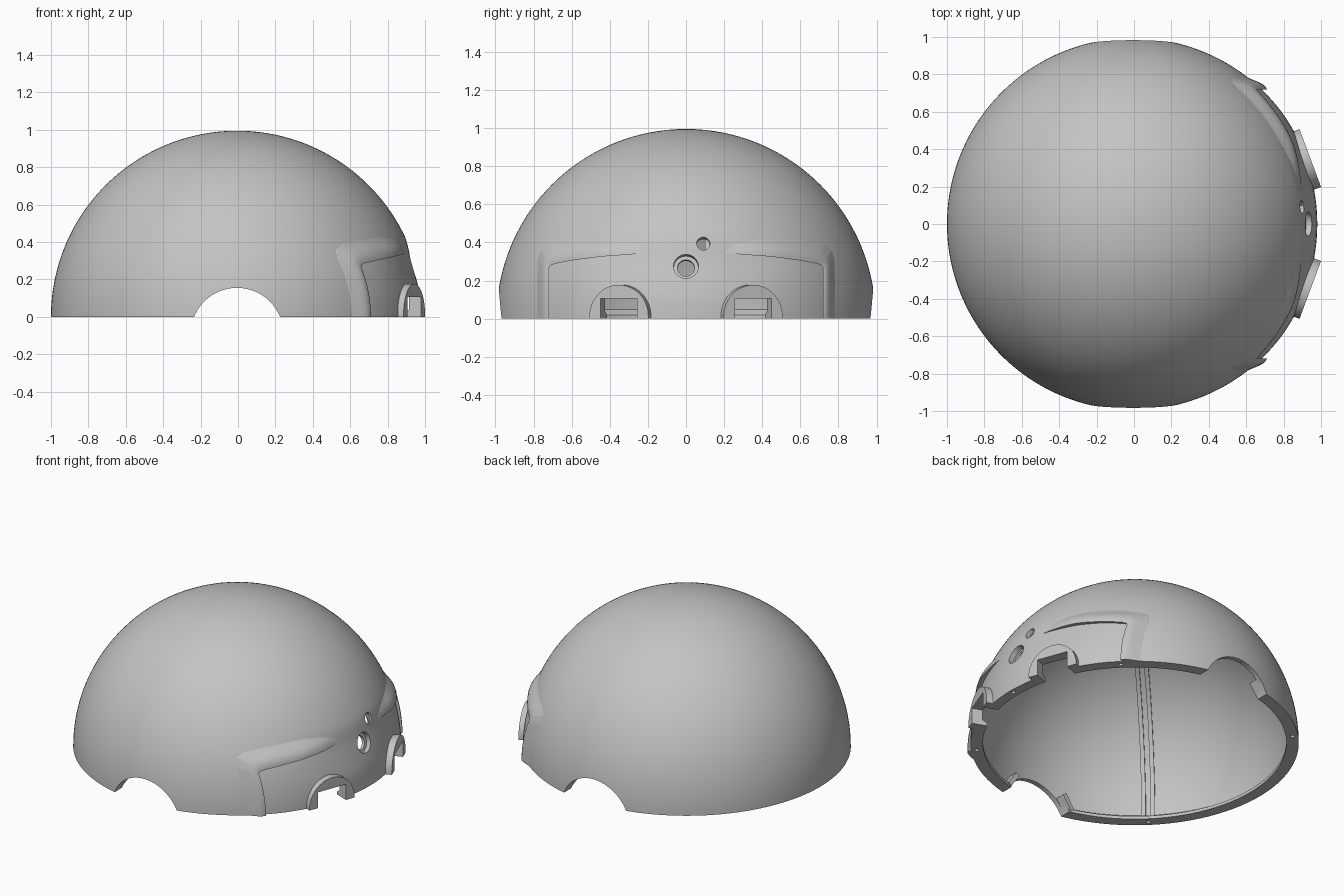
import bpy, bmesh
from math import sin, cos, asin, pi, sqrt, radians
from mathutils import Matrix, Vector

cube = bpy.data.objects.get("Cube")
if cube:
    bpy.data.objects.remove(cube)

R, INNER = 0.995, 0.963         # dome outer and inner radius
CENTRE = Vector((-0.005, 0, 0))
BOSS_ANGLE = radians(20.4)

grey = bpy.data.materials.new("shell_grey")
grey.use_nodes = True
GREY = (0.55, 0.55, 0.55, 1)
grey.diffuse_color = GREY
grey.node_tree.nodes["Principled BSDF"].inputs["Base Color"].default_value = GREY


def finish(name, bm):
    bmesh.ops.recalc_face_normals(bm, faces=bm.faces)
    mesh = bpy.data.meshes.new(name)
    bm.to_mesh(mesh)
    bm.free()
    mesh.materials.append(grey)
    ob = bpy.data.objects.new(name, mesh)
    ob.location = CENTRE
    bpy.context.collection.objects.link(ob)
    return ob


def activate(ob):
    bpy.ops.object.select_all(action='DESELECT')
    ob.select_set(True)
    bpy.context.view_layer.objects.active = ob


def smooth(ob, angle=30):
    activate(ob)
    bpy.ops.object.shade_smooth_by_angle(angle=radians(angle))


def cylinder(name, radius, start, end, segments=64):
    start, end = Vector(start), Vector(end)
    axis = end - start
    mat = Matrix.Translation((start + end) / 2) @ axis.to_track_quat('Z', 'Y').to_matrix().to_4x4()
    bm = bmesh.new()
    bmesh.ops.create_cone(bm, cap_ends=True, segments=segments, radius1=radius,
                          radius2=radius, depth=axis.length, matrix=mat)
    return finish(name, bm)


def box(name, centre, size, rotation=Matrix()):
    bm = bmesh.new()
    mat = Matrix.Translation(centre) @ rotation @ Matrix.Diagonal((*size, 1))
    bmesh.ops.create_cube(bm, size=1, matrix=mat)
    return finish(name, bm)


def cut(ob, cutter):
    cutter.hide_render = True
    mod = ob.modifiers.new("cut", 'BOOLEAN')
    mod.operation, mod.solver, mod.object = 'DIFFERENCE', 'EXACT', cutter
    activate(ob)
    bpy.ops.object.modifier_apply(modifier=mod.name)
    bpy.data.objects.remove(cutter)


def ramp(value, low, high):
    t = min(max((value - low) / (high - low), 0), 1)
    return t * t * (3 - 2 * t)


def skin(name, loops, angle):
    """Closed solid through a row of equal closed loops of vertices."""
    bm = bmesh.new()
    rows = [[bm.verts.new(p) for p in loop] for loop in loops]
    n = len(rows[0])
    for a, b in zip(rows, rows[1:]):
        for i in range(n):
            j = (i + 1) % n
            bm.faces.new((a[i], a[j], b[j], b[i]))
    bm.faces.new(rows[0])
    bm.faces.new(rows[-1])
    smooth(finish(name, bm), angle)


# Thin hollow dome: lathe a wall section with a thicker flange at the rim
def make_dome():
    rings = 56
    profile = [(R * sin(pi / 2 * i / rings), R * cos(pi / 2 * i / rings)) for i in range(rings + 1)]
    profile += [(0.92, 0), (0.92, 0.02)]
    low = asin(0.048 / INNER)
    inner = [low + (pi / 2 - low) * i / rings for i in range(rings + 1)]
    profile += [(INNER * cos(a), INNER * sin(a)) for a in inner]
    bm = bmesh.new()
    verts = [bm.verts.new((x, 0, z)) for x, z in profile]
    edges = [bm.edges.new(pair) for pair in zip(verts, verts[1:])]
    bmesh.ops.spin(bm, geom=verts + edges, cent=(0, 0, 0), axis=(0, 0, 1),
                   angle=2 * pi, steps=180, use_merge=False)
    bmesh.ops.remove_doubles(bm, verts=bm.verts, dist=0.0002)
    # Slightly flattened centre of the face panel
    for v in bm.verts:
        if v.co.x > 0 and v.co.length > 0.98:
            mask = (1 - ramp(abs(v.co.y), 0.2, 0.65)) * (1 - ramp(v.co.z, 0.3, 0.44))
            v.co *= 1 - mask * (0.01 + 0.007 * ramp(v.co.z, 0.1, 0.25))
    return finish("dome_shell", bm)


dome = make_dome()

# Round side notches
cut(dome, cylinder("notch_cutter", 0.248, (0, -1.2, -0.093), (0, 1.2, -0.093), 96))


# Small plain hole, and a stepped lens hole with a sleeve behind it
def radial(y, z):
    return Vector((sqrt(0.96 - y * y - z * z), y, z)).normalized()


small, lens = radial(0.09, 0.39), radial(0, 0.275)
cut(dome, cylinder("hole_cutter", 0.035, small * 0.85, small * 1.1, 48))
sleeve = cylinder("lens_sleeve", 0.08, lens * 0.925, lens * 0.968)
for ob in (dome, sleeve):
    for radius, depth in ((0.065, 0.945), (0.045, 0.85)):
        cut(ob, cylinder("hole_cutter", radius, lens * depth, lens * 1.1, 48))
smooth(sleeve)

# Screw holes in the rim
for degrees in (0, 45, 135, 225, 315):
    a = radians(degrees)
    x, y = 0.96 * cos(a), 0.96 * sin(a)
    cut(dome, cylinder("screw_cutter", 0.013, (x, y, -0.05), (x, y, 0.03), 16))


# Half-round bosses outside and pads inside, slotted through with the wall
def slot_cutter(side):
    a = side * BOSS_ANGLE
    centre = Vector((cos(a), sin(a), 0)) * 0.97
    return box("slot_cutter", centre, (0.3, 0.206, 0.21), Matrix.Rotation(a, 4, 'Z'))


for side, label in ((1, "left"), (-1, "right")):
    a = side * BOSS_ANGLE
    out = Vector((cos(a), sin(a), 0))
    lift = Vector((0, 0, 0.012))
    boss = cylinder("slot_boss_" + label, 0.165, out * 0.967 + lift, out * 1.011 + lift)
    pad = box("slot_pad_" + label, out * 0.954 + Vector((0, 0, 0.0625)),
              (0.024, 0.25, 0.125), Matrix.Rotation(a, 4, 'Z'))
    cut(boss, box("floor_cutter", (1, 0, -0.5), (2, 2, 1)))
    for ob in (boss, pad, dome):
        cut(ob, slot_cutter(side))
    smooth(boss)

smooth(dome)

# Raised brow around the panel: a section swept between two paths
CREASE = [(0.72, 0), (0.72, 0.14), (0.72, 0.265), (0.712, 0.278), (0.69, 0.288),
          (0.6, 0.305), (0.45, 0.325), (0.25, 0.34), (0.1, 0.345)]
OUTER = [(0.785, 0), (0.785, 0.17), (0.78, 0.31), (0.765, 0.36), (0.725, 0.39),
         (0.62, 0.415), (0.45, 0.43), (0.25, 0.435), (0.1, 0.435)]
BASE = 0.972
SECTION = [(0, BASE), (0, 1.015), (0.15, 1.019), (0.35, 1.02), (0.5, 1.017),
           (0.65, 1.01), (0.8, 1.002), (0.9, 0.997), (1, 0.994), (1, BASE)]


def resample(path, steps=6):
    points = []
    for p, q in zip(path, path[1:]):
        points += [Vector(p).lerp(Vector(q), i / steps) for i in range(steps)]
    return points + [Vector(path[-1])]


def make_brow(side, label):
    loops = []
    for inner, outer in zip(resample(CREASE), resample(OUTER)):
        scale = 0.1 + 0.9 * ramp(inner.x, 0.1, 0.5)
        loop = []
        for t, radius in SECTION:
            y, z = inner.lerp(outer, t)
            r = BASE + (radius - BASE) * scale
            loop.append((sqrt(r * r - y * y - z * z), side * y, z))
        loops.append(loop)
    skin("brow_" + label, loops, 40)


make_brow(1, "left")
make_brow(-1, "right")

# Pair of thin ribs arching across the inside on the diagonal
TURN = Matrix.Rotation(radians(45), 3, 'Z')
for offset, label in ((0.028, "a"), (-0.028, "b")):
    loops = []
    for i in range(97):
        a = 0.02 + (pi - 0.04) * i / 96
        loops.append([TURN @ Vector((r * cos(a), offset + w, r * sin(a)))
                      for r, w in ((0.972, -0.013), (0.945, -0.013), (0.945, 0.013), (0.972, 0.013))])
    skin("inner_rib_" + label, loops, 30)

# Retaining tabs inside the side notches
for sx in (1, -1):
    for sy in (1, -1):
        a = sx * radians(55)
        centre = (0.264 * sin(a), sy * 0.912, -0.093 + 0.264 * cos(a))
        box("notch_tab", centre, (0.11, 0.065, 0.03), Matrix.Rotation(a, 4, 'Y'))
